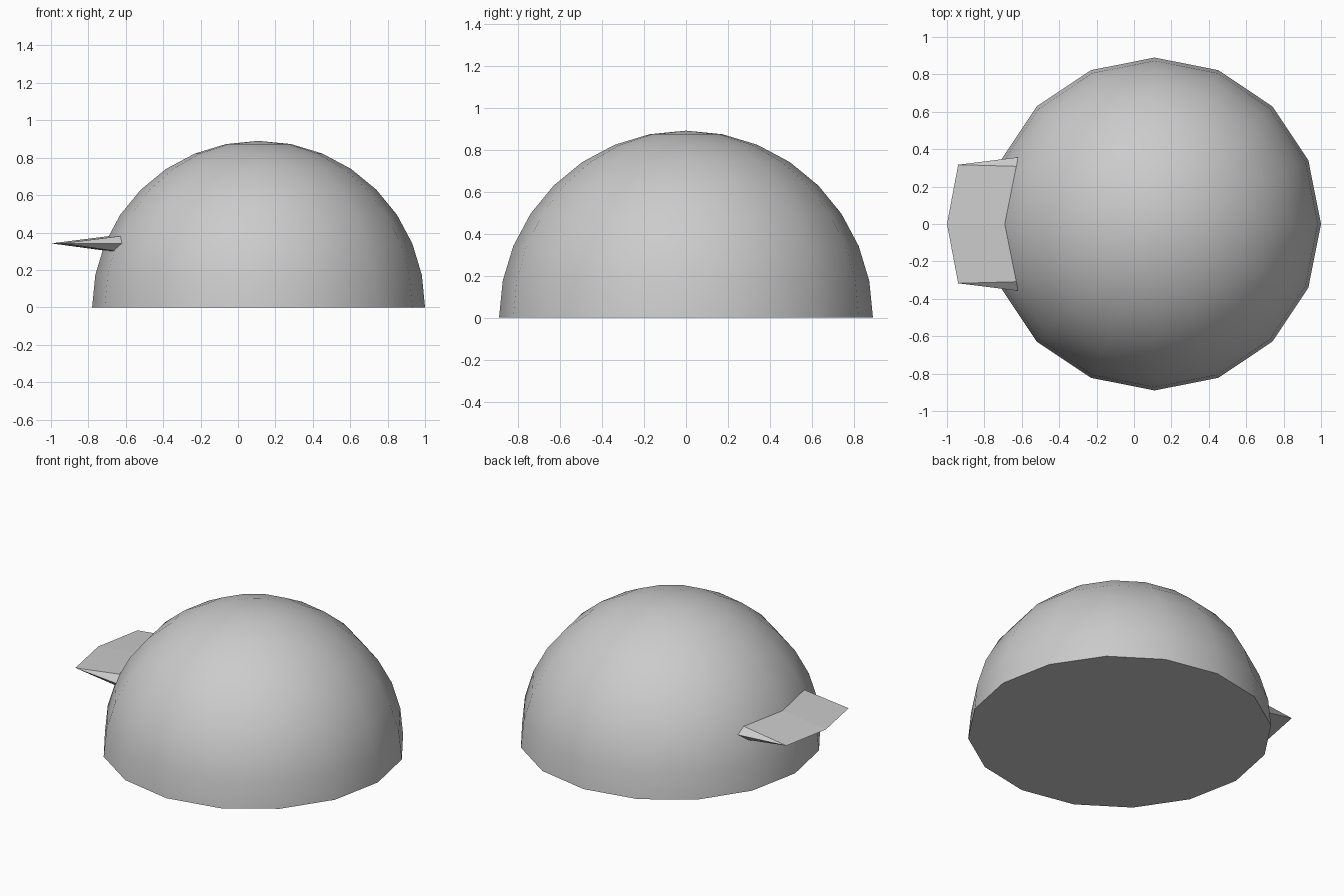
import bpy
import bmesh
import math
from mathutils import Matrix

if "Cube" in bpy.data.objects:
    bpy.data.objects.remove(bpy.data.objects["Cube"], do_unlink=True)

# Single grey material
grey = bpy.data.materials.new("light_grey")
grey.use_nodes = True
GREY = (0.6, 0.6, 0.6, 1)
grey.diffuse_color = GREY
grey.node_tree.nodes["Principled BSDF"].inputs["Base Color"].default_value = GREY


def add_object(name, bm):
    bmesh.ops.recalc_face_normals(bm, faces=bm.faces[:])
    mesh = bpy.data.meshes.new(name)
    bm.to_mesh(mesh)
    bm.free()
    mesh.materials.append(grey)
    obj = bpy.data.objects.new(name, mesh)
    bpy.context.collection.objects.link(obj)
    return obj


# Dome: upper half of a sphere, closed underneath
RADIUS = 0.89
bm = bmesh.new()
bmesh.ops.create_uvsphere(bm, u_segments=16, v_segments=16, radius=RADIUS,
                          matrix=Matrix.Translation((0.11, 0, 0)))
lower = [v for v in bm.verts if v.co.z < -0.01]
bmesh.ops.delete(bm, geom=lower, context='VERTS')
rim = [e for e in bm.edges if e.is_boundary]
bmesh.ops.contextual_create(bm, geom=rim)
dome = add_object("cap_dome", bm)
bpy.ops.object.select_all(action='DESELECT')
dome.select_set(True)
bpy.context.view_layer.objects.active = dome
bpy.ops.object.shade_smooth_by_angle(angle=math.radians(30))

# Brim: faceted wedge, sharp along the outer edge, thick where it enters the dome
bm = bmesh.new()
tip = bm.verts.new((-1, 0, 0.342))
top_mid = bm.verts.new((-0.6, 0, 0.392))
low_mid = bm.verts.new((-0.6, 0, 0.288))
for side in (-1, 1):
    corner = bm.verts.new((-0.94, side * 0.317, 0.342))
    top = bm.verts.new((-0.54, side * 0.306, 0.392))
    edge = bm.verts.new((-0.54, side * 0.367, 0.342))
    low = bm.verts.new((-0.54, side * 0.306, 0.284))
    for loop in ((tip, corner, top, top_mid), (tip, low_mid, low, corner),
                 (corner, edge, top), (corner, low, edge),
                 (top_mid, top, edge, low, low_mid)):
        bm.faces.new(loop)
add_object("cap_brim", bm)
